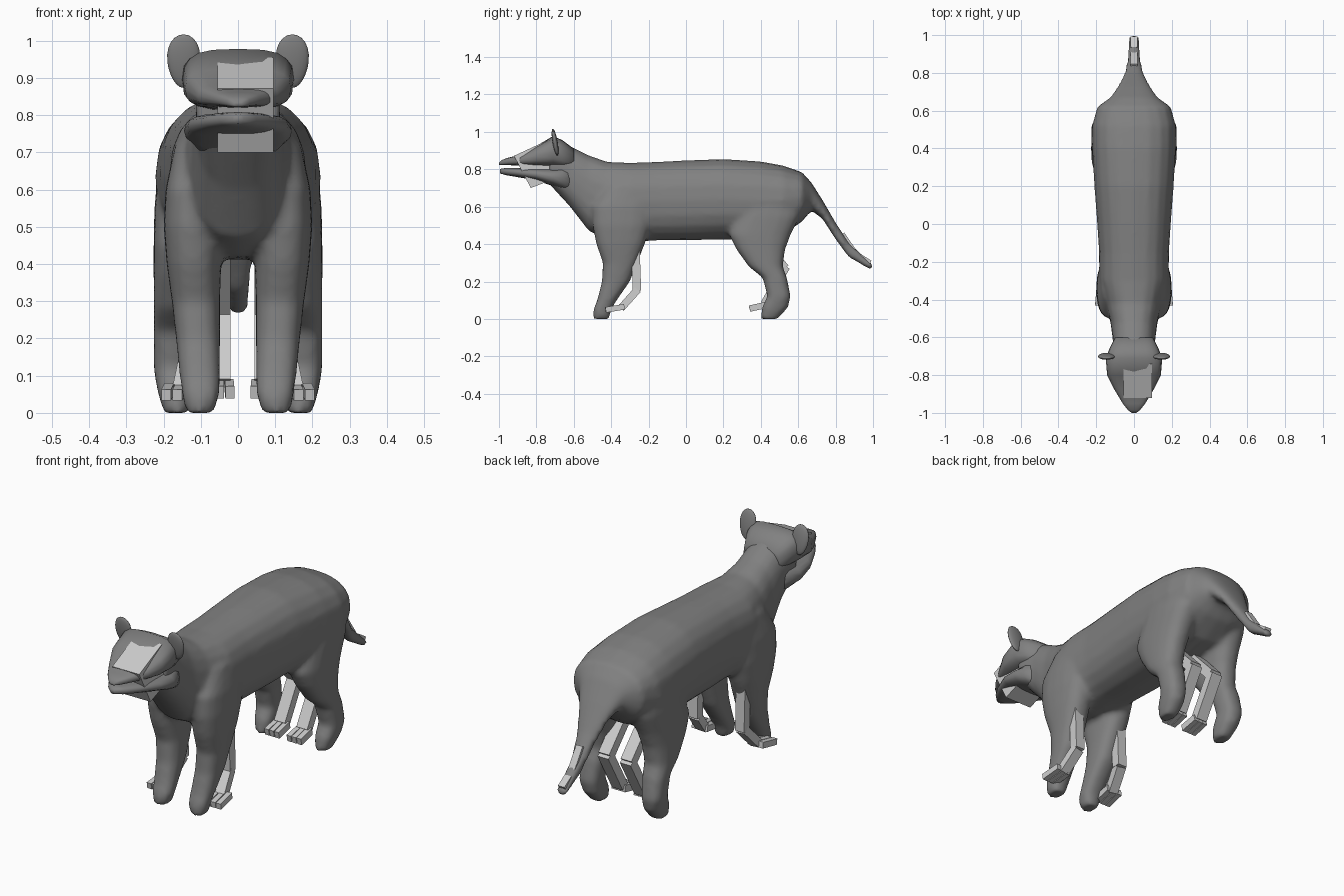
import bpy, bmesh
from math import sin, cos, pi, copysign
from mathutils import Vector, Matrix

cube = bpy.data.objects.get("Cube")
if cube:
    bpy.data.objects.remove(cube, do_unlink=True)


def material(name, value):
    m = bpy.data.materials.new(name)
    m.use_nodes = True
    m.diffuse_color = (value, value, value, 1)
    m.node_tree.nodes["Principled BSDF"].inputs["Base Color"].default_value = m.diffuse_color
    return m


FUR = material("dark grey fur", 0.22)
BONE = material("light grey bone", 0.6)


def finish(bm, name, mat, smooth=True):
    bmesh.ops.recalc_face_normals(bm, faces=bm.faces)
    me = bpy.data.meshes.new(name)
    for f in bm.faces:
        f.smooth = smooth
    bm.to_mesh(me)
    bm.free()
    me.materials.append(mat)
    ob = bpy.data.objects.new(name, me)
    bpy.context.collection.objects.link(ob)
    return ob


def loft(bm, rings, place, power=2.4, sides=20):
    """Skin rounded-square rings; each ring is (level, min a, max a, min b, max b)."""
    loops = []
    for level, a0, a1, b0, b1 in rings:
        loop = []
        for i in range(sides):
            t = 2 * pi * i / sides
            u, v = (copysign(abs(k) ** (2 / power), k) for k in (cos(t), sin(t)))
            a, b = (a0 + a1 + u * (a1 - a0)) / 2, (b0 + b1 + v * (b1 - b0)) / 2
            loop.append(bm.verts.new(place(level, a, b)))
        loops.append(loop)
    for p, q in zip(loops, loops[1:]):
        for i in range(sides):
            j = (i + 1) % sides
            bm.faces.new((p[i], p[j], q[j], q[i]))
    bm.faces.new(loops[0])
    bm.faces.new(loops[-1])


def along_y(bm, rows, power=2.4):
    # rows: y, top, bottom, half width
    loft(bm, [(y, -w, w, b, t) for y, t, b, w in rows], lambda y, a, b: (a, y, b), power)


def leg(bm, rows, side):
    # rows: z, front, back, inner, outer
    loft(bm, [(z, i, o, f, k) for z, f, k, i, o in rows],
         lambda z, a, b: (a * side, b, z), 2.5)


# Torso, neck, tail and legs fused into one skin
body = bmesh.new()
along_y(body, [
    (-.73, .96, .72, .115), (-.62, .925, .60, .112), (-.52, .875, .47, .125),
    (-.42, .84, .42, .15), (-.3, .835, .41, .185), (-.15, .84, .42, .185),
    (0, .848, .42, .195), (.2, .855, .425, .21), (.4, .842, .42, .222),
    (.52, .82, .45, .222), (.62, .785, .52, .195), (.67, .73, .58, .125),
    (.73, .635, .535, .085), (.8, .515, .425, .05), (.87, .41, .33, .034),
    (1.0, .29, .255, .026)])
front = [(.72, -.42, -.2, .05, .17), (.6, -.5, -.18, .04, .195), (.5, -.5, -.19, .04, .2),
         (.4, -.48, -.22, .045, .192), (.3, -.445, -.26, .048, .178), (.2, -.45, -.3, .048, .167),
         (.1, -.475, -.37, .048, .157), (.05, -.495, -.4, .05, .15), (0, -.495, -.41, .065, .14)]
hind = [(.7, .3, .6, .04, .21), (.55, .26, .61, .05, .225), (.45, .23, .56, .07, .227),
        (.37, .27, .53, .085, .227), (.28, .335, .518, .1, .227), (.22, .41, .54, .11, .227),
        (.12, .435, .56, .12, .227), (.06, .405, .545, .12, .217), (0, .4, .49, .13, .2)]
for s in (-1, 1):
    leg(body, front, s)
    leg(body, hind, s)
skin = finish(body, "body", FUR)
fuse = skin.modifiers.new("fuse", "REMESH")
fuse.mode = "VOXEL"
fuse.voxel_size = .013
fuse.use_smooth_shade = True
relax = skin.modifiers.new("relax", "SMOOTH")
relax.factor = .5
relax.iterations = 6

# Head and lower jaw, separated by a thin mouth gap
head = bmesh.new()
along_y(head, [
    (-.6, .91, .80, .1), (-.66, .955, .805, .13), (-.71, .978, .812, .15),
    (-.8, .925, .816, .142), (-.87, .882, .82, .108), (-.95, .862, .822, .06),
    (-.985, .85, .822, .032), (-1.0, .835, .824, .012)], 3)
finish(head, "head", FUR)
jaw = bmesh.new()
along_y(jaw, [
    (-.6, .83, .66, .1), (-.66, .818, .69, .13), (-.71, .806, .71, .145),
    (-.8, .806, .74, .135), (-.9, .808, .758, .088), (-.96, .808, .768, .05),
    (-.995, .802, .778, .014)], 2.6)
finish(jaw, "lower_jaw", FUR)

# Thin upright ears
for s, side in ((-1, "right"), (1, "left")):
    ear = bmesh.new()
    bmesh.ops.create_uvsphere(ear, u_segments=20, v_segments=12, radius=1)
    for v in ear.verts:
        x, y, z = v.co
        v.co = (s * (.146 + .044 * x * (1 + .15 * z)), -.7 + .014 * y - .012 * z, .945 + .072 * z)
    finish(ear, side + "_ear", FUR)


def bone(bm, start, end, width, depth):
    # Box stretched between two points
    a, b = Vector(start), Vector(end)
    d = (b - a).normalized()
    across = Vector((1, 0, 0))
    across = (across - d * across.dot(d)).normalized()
    rot = Matrix((across, d.cross(across), d)).transposed().to_4x4()
    size = Matrix.Diagonal((width, depth, (b - a).length, 1))
    bmesh.ops.create_cube(bm, size=1, matrix=Matrix.Translation((a + b) / 2) @ rot @ size)


# Skull block showing through the face
skull = bmesh.new()
profile = [(-.92, .872), (-.74, .955), (-.7, .75), (-.83, .7)]
sides = [[skull.verts.new((x, y, z)) for y, z in profile] for x in (-.055, .095)]
for loop in sides:
    skull.faces.new(loop)
for i in range(4):
    j = (i + 1) % 4
    skull.faces.new((sides[0][i], sides[0][j], sides[1][j], sides[1][i]))
finish(skull, "skull_block", BONE, False)

# Leg bones and toes
for s, side in ((-1, "right"), (1, "left")):
    fb = bmesh.new()
    x = s * .13
    bone(fb, (x, -.27, .37), (x, -.262, .15), .05, .045)
    bone(fb, (x, -.26, .155), (x + s * .02, -.345, .06), .05, .04)
    for k in range(3):
        tx = s * (.125 + .03 * k)
        bone(fb, (tx, -.33, .065), (tx + s * .008, -.43, .048), .026, .03)
    finish(fb, side + "_front_leg_bones", BONE, False)

    hb = bmesh.new()
    x = .012 + s * .062
    bone(hb, (x, .38, .43), (x, .53, .27), .06, .05)
    bone(hb, (x, .535, .28), (x, .42, .08), .06, .045)
    for k in (-1, 0, 1):
        bone(hb, (x + k * .026, .43, .075), (x + k * .028, .34, .055), .024, .034)
    finish(hb, side + "_hind_leg_bones", BONE, False)

# Tail bones
tail = bmesh.new()
bone(tail, (0, .83, .45), (0, .895, .355), .036, .04)
bone(tail, (0, .93, .335), (0, .985, .3), .036, .026)
finish(tail, "tail_bones", BONE, False)
